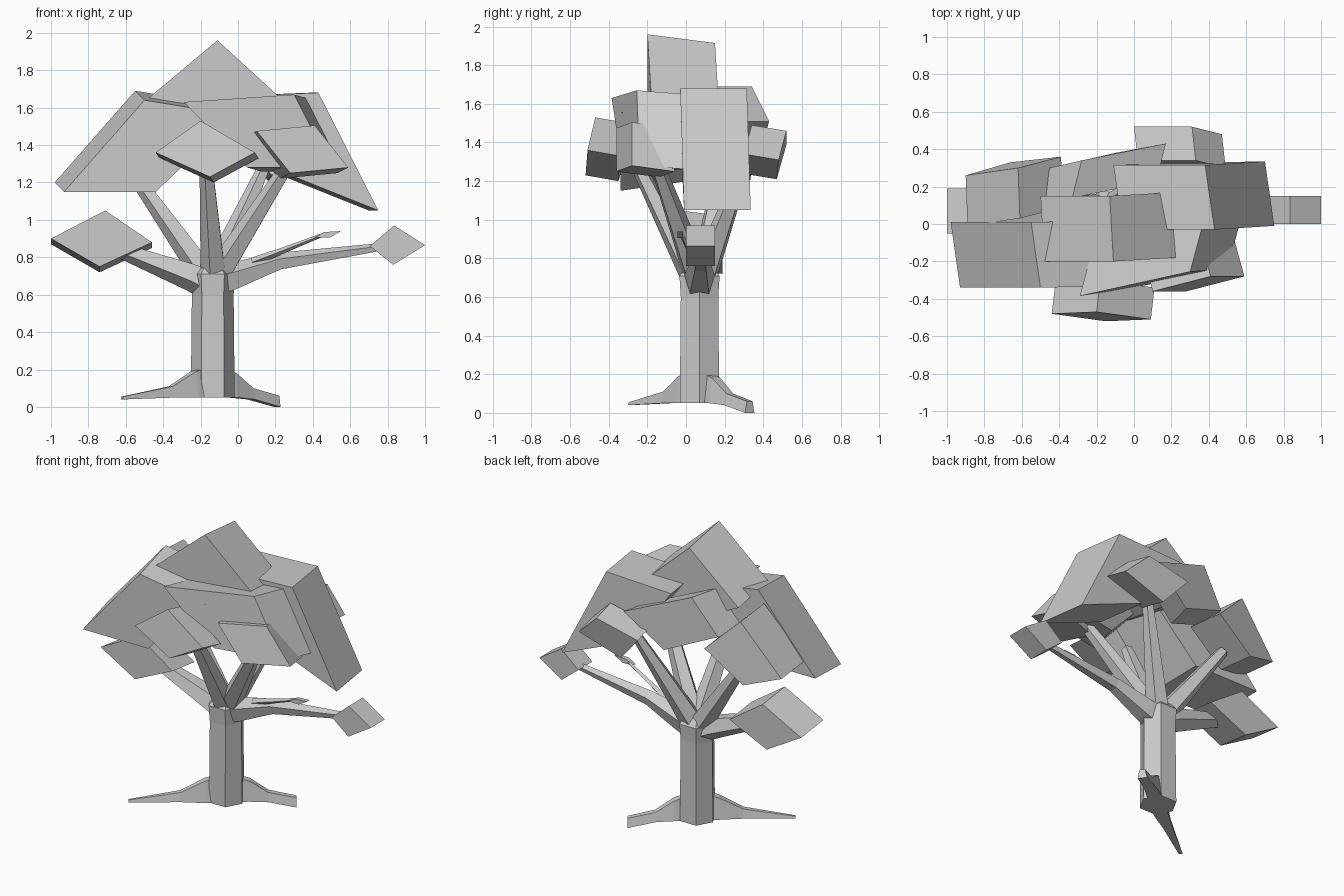
import bpy, bmesh, math
from mathutils import Vector as V

if "Cube" in bpy.data.objects:
    bpy.data.objects.remove(bpy.data.objects["Cube"])


def loft(name, rings):
    """Closed flat-faced solid skinned through rings of equal point count."""
    bm = bmesh.new()
    vs = [[bm.verts.new(p) for p in r] for r in rings]
    n = len(vs[0])
    for a, b in zip(vs, vs[1:]):
        for i in range(n):
            j = (i + 1) % n
            bm.faces.new((a[i], a[j], b[j], b[i]))
    bm.faces.new(vs[0][::-1])
    bm.faces.new(vs[-1])
    bmesh.ops.recalc_face_normals(bm, faces=bm.faces)
    me = bpy.data.meshes.new(name)
    bm.to_mesh(me)
    bm.free()
    ob = bpy.data.objects.new(name, me)
    bpy.context.collection.objects.link(ob)
    return ob


def leaf(name, a, b, d, depth, c=None):
    """Skewed leaf block: corner a, neighbours b and d, pushed along depth."""
    a, b, d, depth = V(a), V(b), V(d), V(depth)
    c = V(c) if c else b + d - a
    face = [a, b, c, d]
    loft(name, [face, [p + depth for p in face]])


def limb(name, path, sides=5):
    """Tapered branch; path holds (point, radius) pairs."""
    axis = (V(path[-1][0]) - V(path[0][0])).normalized()
    u = axis.cross(V((0, 1, 0))).normalized()
    w = axis.cross(u)
    rings = []
    for p, r in path:
        rings.append([V(p) + r * (math.cos(t) * u + math.sin(t) * w)
                      for t in (2 * math.pi * i / sides for i in range(sides))])
    loft(name, rings)


def root(name, start, tip, stations):
    """Root; stations are (fraction, half width, low z, high z)."""
    s, t = V(start), V(tip)
    side = V((-(t - s).y, (t - s).x)).normalized()
    rings = []
    for f, w, lo, hi in stations:
        p = s.lerp(t, f)
        l, r = p + side * w, p - side * w
        l2, r2 = p + side * w * .6, p - side * w * .6
        rings.append([(l.x, l.y, lo), (r.x, r.y, lo), (r2.x, r2.y, hi), (l2.x, l2.y, hi)])
    loft(name, rings)


def trunk_ring(z, s):
    pts = [(.115, 0), (.06, -.1), (-.06, -.1), (-.115, 0), (-.06, .1), (.06, .1)]
    return [(-.135 + x * s, .07 + y * s, z) for x, y in pts]


# Trunk: six-sided column closing into the fork
loft("trunk", [trunk_ring(.05, 1.02), trunk_ring(.6, .97), trunk_ring(.71, 1.04), trunk_ring(.78, .5)])

# Roots
root("root_left", (-.17, .03), (-.62, -.29),
     [(0, .045, .05, .21), (.15, .045, .05, .19), (.42, .03, .05, .11), (1, .012, .04, .055)])
root("root_right", (-.1, .1), (.21, .33),
     [(0, .045, .05, .21), (.25, .045, .05, .18), (.55, .035, .04, .1), (1, .03, 0, .06)])

# Branches
limb("branch_right", [((-.13, .07, .66), .085), ((-.02, .07, .695), .08),
                      ((.22, .075, .775), .05), ((.74, .08, .85), .024)])
limb("branch_left", [((-.13, .07, .64), .085), ((-.25, .065, .7), .08), ((-.68, .06, .86), .04)])
limb("branch_upper_left", [((-.17, .085, .7), .075), ((-.56, .18, 1.25), .038)])
limb("branch_front", [((-.125, .055, .68), .075), ((-.17, -.27, 1.32), .036)])
limb("branch_back", [((-.12, .09, .7), .075), ((.15, .31, 1.3), .034)])
limb("branch_upper_right", [((-.11, .06, .7), .075), ((.26, -.15, 1.28), .038)])
limb("twig", [((.08, .06, .775), .025), ((.25, .02, .84), .016), ((.44, -.02, .915), .01)], 4)
leaf("twig_bud", (.46, -.045, .935), (.41, -.045, .905), (.55, -.045, .94),
     (0, .03, 0), (.49, -.045, .905))

# Crown blocks
leaf("crown_top", (-.11, -.2, 1.96), (-.48, -.2, 1.65), (.24, -.18, 1.64),
     (-.02, .35, -.045), (-.1, -.2, 1.47))
leaf("crown_left", (-.5, -.34, 1.64), (-.93, -.34, 1.15), (-.01, -.33, 1.56),
     (-.05, .35, .05), (-.44, -.34, 1.15))
leaf("crown_left_back", (-.62, .3, 1.6), (-.9, .26, 1.27), (-.39, .36, 1.38),
     (.01, -.27, .02), (-.66, .33, 1.19))
leaf("crown_right", (.43, -.03, 1.68), (.75, -.01, 1.05), (-.06, -.03, 1.66),
     (-.05, .345, 0), (.25, -.02, 1.25))
leaf("crown_front_right", (-.29, -.385, 1.63), (.3, -.255, 1.67), (.05, -.33, 1.28),
     (.07, .26, -.02), (.5, -.24, 1.28))
leaf("crown_back", (-.28, .34, 1.69), (.17, .43, 1.51), (-.45, .3, 1.45),
     (-.05, -.2, 0), (-.1, .38, 1.3))

# Small leaf blocks around the crown
leaf("tuft_front", (-.2, -.47, 1.53), (-.44, -.48, 1.36), (.09, -.51, 1.36),
     (.02, .17, -.03), (-.15, -.52, 1.23))
leaf("tuft_front_right", (.1, -.36, 1.475), (.41, -.28, 1.505), (.28, -.36, 1.25), (-.06, .22, -.03))
leaf("tuft_back", (.31, .52, 1.46), (0, .52, 1.39), (.47, .48, 1.31), (.02, -.18, .03), (.16, .47, 1.21))
leaf("tuft_left", (-.71, -.05, 1.05), (-1, -.05, .9), (-.46, -.05, .88), (0, .24, -.03), (-.74, -.05, .75))
leaf("tuft_right", (.835, 0, .97), (1, 0, .865), (.705, 0, .86), (0, .15, 0), (.83, 0, .76))
